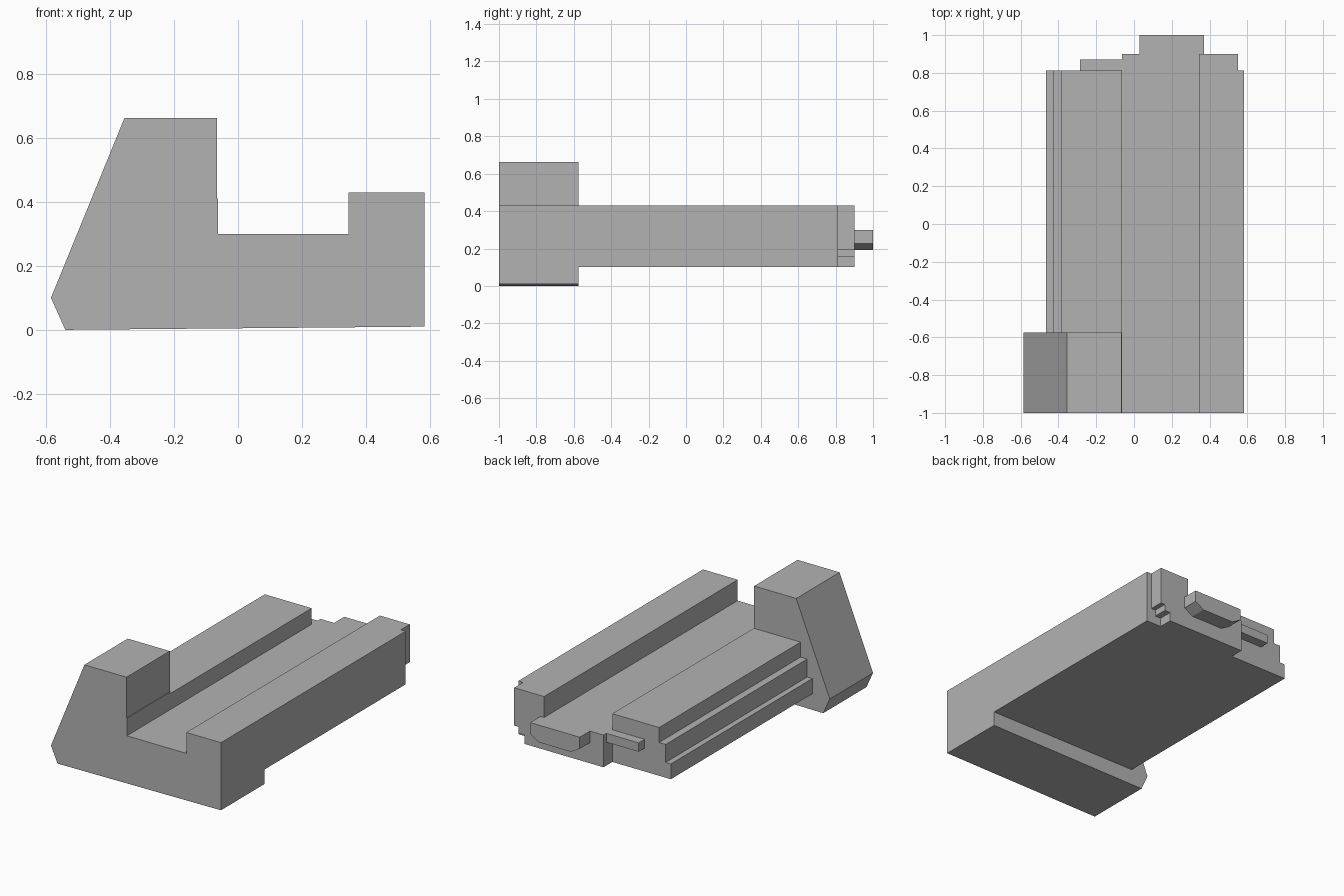
import bpy
import bmesh

old = bpy.data.objects.get("Cube")
if old:
    bpy.data.objects.remove(old, do_unlink=True)

# Single plain grey for the whole model
grey = bpy.data.materials.new("plain grey")
grey.use_nodes = True
colour = (0.45, 0.45, 0.45, 1)
grey.diffuse_color = colour
grey.node_tree.nodes["Principled BSDF"].inputs["Base Color"].default_value = colour


def extrude_profile(name, profile, y_front, y_back):
    """Extrude an (x, z) outline along y into a flat-faced solid."""
    bm = bmesh.new()
    face = bm.faces.new([bm.verts.new((x, y_front, z)) for x, z in profile])
    result = bmesh.ops.extrude_face_region(bm, geom=[face])
    moved = [v for v in result["geom"] if isinstance(v, bmesh.types.BMVert)]
    bmesh.ops.translate(bm, verts=moved, vec=(0, y_back - y_front, 0))
    bmesh.ops.recalc_face_normals(bm, faces=bm.faces)
    mesh = bpy.data.meshes.new(name)
    bm.to_mesh(mesh)
    bm.free()
    mesh.materials.append(grey)
    obj = bpy.data.objects.new(name, mesh)
    bpy.context.collection.objects.link(obj)
    return obj


# Shared dimensions
front, bracket_back, body_back, end_back = -1.0, -0.575, 0.813, 0.9
side, rail_in, channel_in = 0.583, 0.345, -0.063
floor, base, rail_top = 0.3, 0.1, 0.43

# Front bracket with the tall sloping jaw
extrude_profile("front_bracket", [
    (-0.585, base), (-0.54, 0), (side, 0.01), (side, rail_top),
    (rail_in, rail_top), (rail_in, floor), (channel_in, floor),
    (channel_in, 0.41), (-0.066, 0.41), (-0.066, 0.663), (-0.355, 0.663),
], front, bracket_back)

# Long channelled body with a stepped right side
extrude_profile("channel_body", [
    (-0.465, base), (side, base), (side, rail_top), (rail_in, rail_top),
    (rail_in, floor), (channel_in, floor), (channel_in, 0.4),
    (-0.385, 0.4), (-0.385, 0.307), (-0.43, 0.307),
    (-0.43, 0.195), (-0.465, 0.195),
], bracket_back, body_back)

# Rear end step, undercut on the left side
extrude_profile("rear_step", [
    (channel_in, base), (0.48, base), (0.48, 0.155), (0.52, 0.155),
    (0.52, 0.195), (0.55, 0.195), (0.55, rail_top),
    (rail_in, rail_top), (rail_in, floor), (channel_in, floor),
], body_back, end_back)

# Rear tongue with chamfered lower corners
extrude_profile("rear_tongue", [
    (0.03, floor), (0.03, 0.228), (0.09, 0.193),
    (0.31, 0.193), (0.37, 0.228), (0.37, floor),
], end_back, 1.0)

# Small tab beside the rear step
extrude_profile("rear_tab", [
    (-0.285, 0.245), (channel_in, 0.245), (channel_in, floor), (-0.285, floor),
], body_back, 0.872)
